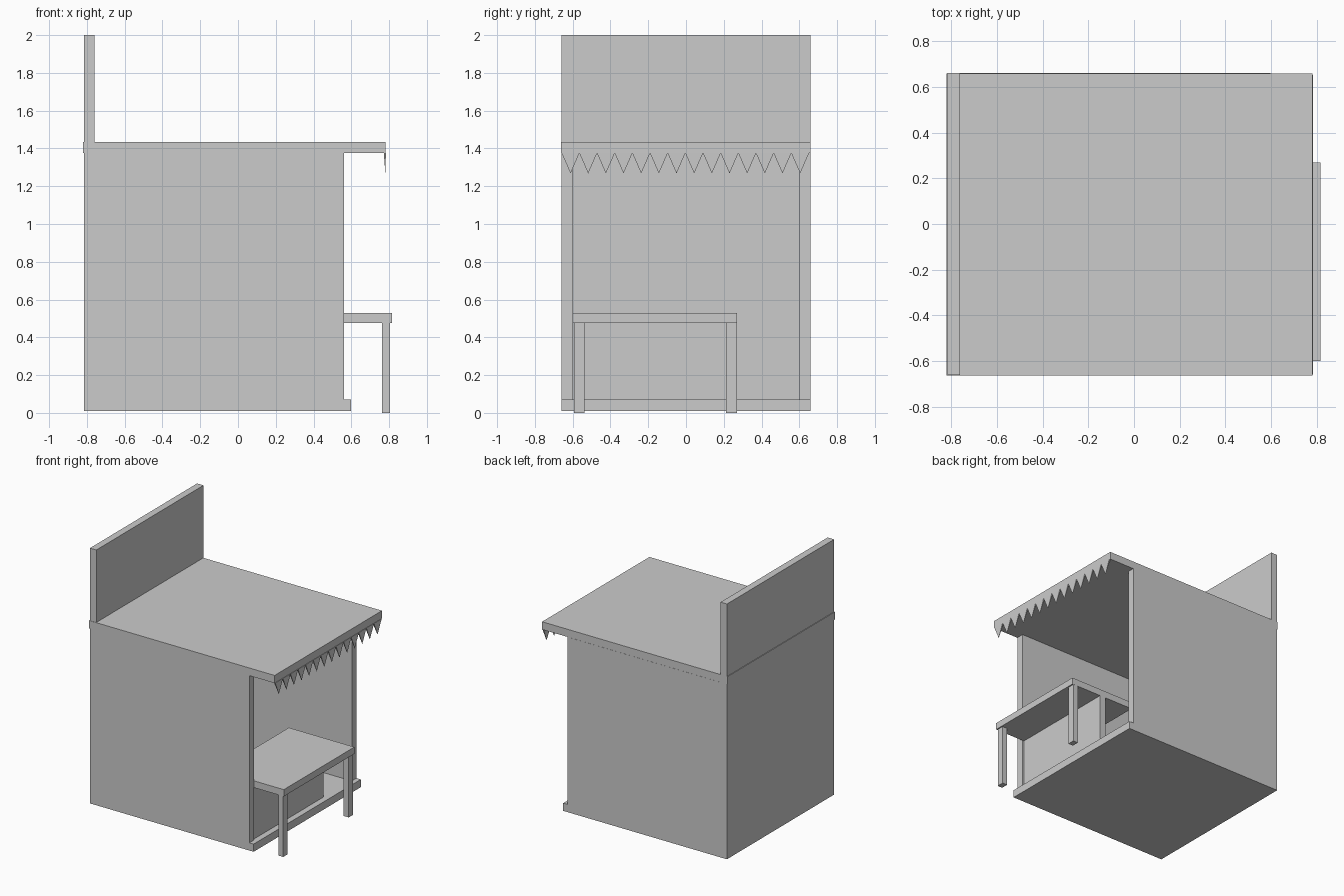
import bpy
import bmesh

cube = bpy.data.objects.get("Cube")
if cube:
    bpy.data.objects.remove(cube, do_unlink=True)

# One plain grey for the whole stall
GREY = (0.6, 0.6, 0.6, 1.0)
grey = bpy.data.materials.new("plain_grey")
grey.use_nodes = True
grey.diffuse_color = GREY
grey.node_tree.nodes["Principled BSDF"].inputs["Base Color"].default_value = GREY


def add_object(name, bm):
    bmesh.ops.recalc_face_normals(bm, faces=bm.faces)
    mesh = bpy.data.meshes.new(name)
    bm.to_mesh(mesh)
    bm.free()
    mesh.materials.append(grey)
    obj = bpy.data.objects.new(name, mesh)
    bpy.context.collection.objects.link(obj)
    return obj


def box(name, xs, ys, zs):
    """Axis-aligned box from its (low, high) limits."""
    bm = bmesh.new()
    bmesh.ops.create_cube(bm, size=1)
    for v in bm.verts:
        v.co = [lim[0] if c < 0 else lim[1] for c, lim in zip(v.co, (xs, ys, zs))]
    return add_object(name, bm)


HALF = 0.66            # half width of the stall
BACK = (-0.815, -0.76)  # back wall depth
FLOOR_TOP, ROOF_BASE = 0.07, 1.375

# Shell: floor, tall back wall, two side walls, flat roof
box("floor", (BACK[1], 0.597), (-HALF, HALF), (0.01, FLOOR_TOP))
box("back_wall", BACK, (-HALF, HALF), (0.01, 2.0))
for side, label in ((-1, "right"), (1, "left")):
    ys = sorted((side * 0.602, side * HALF))
    box(label + "_side_wall", (BACK[1], 0.56), ys, (FLOOR_TOP, ROOF_BASE))
box("roof", (-0.82, 0.78), (-0.663, 0.659), (ROOF_BASE, 1.435))

# Counter with its inner panel and two outer legs
box("counter_top", (0.25, 0.815), (-0.6, 0.27), (0.477, 0.53))
box("counter_panel", (0.5, 0.55), (-0.6, 0.27), (FLOOR_TOP, 0.477))
for label, y in (("right", -0.593), ("left", 0.213)):
    box(label + "_counter_leg", (0.763, 0.805), (y, y + 0.056), (0, 0.477))

# Fringe of thin pointed teeth under the roof's open edge
TEETH = 14
START, PITCH = -0.658, 0.0935
bm = bmesh.new()
for i in range(TEETH):
    y = START + i * PITCH
    base = [bm.verts.new((x, yy, ROOF_BASE))
            for x, yy in ((0.772, y), (0.783, y), (0.783, y + PITCH), (0.772, y + PITCH))]
    tip = bm.verts.new((0.78, y + PITCH / 2, 1.268))
    bm.faces.new(base)
    for a, b in zip(base, base[1:] + base[:1]):
        bm.faces.new((a, b, tip))
add_object("roof_fringe", bm)
